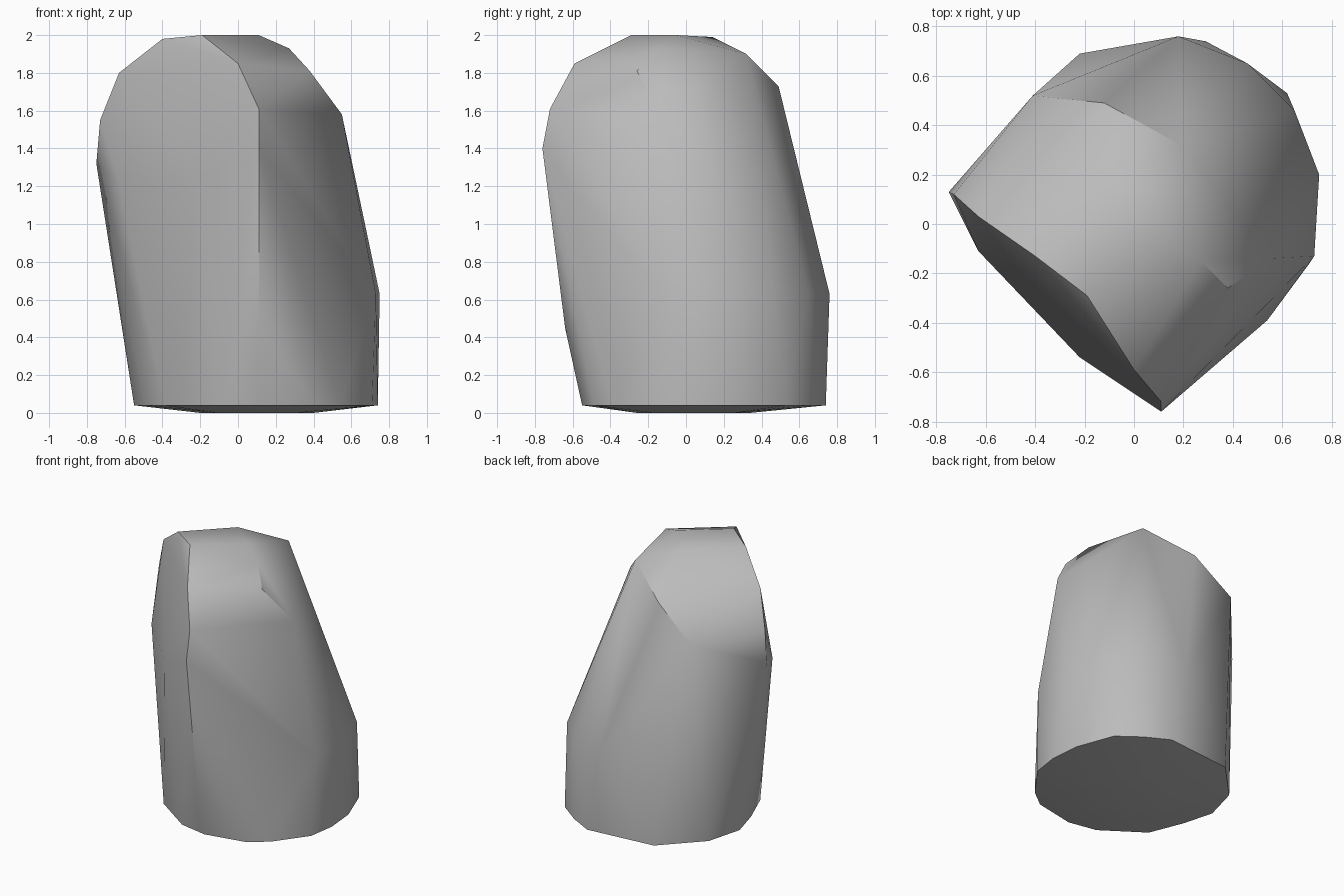
import bpy
import bmesh
from math import cos, sin, radians

default_cube = bpy.data.objects.get("Cube")
if default_cube:
    bpy.data.objects.remove(default_cube, do_unlink=True)


def make_material(name, color):
    material = bpy.data.materials.new(name)
    material.use_nodes = True
    material.diffuse_color = color
    shader = material.node_tree.nodes["Principled BSDF"]
    shader.inputs["Base Color"].default_value = color
    shader.inputs["Roughness"].default_value = 0.9
    return material


def circle(sides, radius, center):
    """Points around a circle, seen from above."""
    return [(center[0] + radius * cos(radians(360 * i / sides)),
             center[1] + radius * sin(radians(360 * i / sides))) for i in range(sides)]


def at_height(outline, height):
    return [(x, y, height) for x, y in outline]


def hull_object(name, points, material, sharp_angle):
    """Wrap a set of corner points in a faceted stone skin."""
    bm = bmesh.new()
    for point in points:
        bm.verts.new(point)
    result = bmesh.ops.convex_hull(bm, input=bm.verts[:])
    unused = set(result["geom_interior"]) | set(result["geom_unused"])
    loose = [item for item in unused if isinstance(item, bmesh.types.BMVert) and item.is_valid]
    bmesh.ops.delete(bm, geom=loose, context="VERTS")
    bmesh.ops.dissolve_limit(bm, angle_limit=radians(1), verts=bm.verts[:], edges=bm.edges[:])
    bmesh.ops.recalc_face_normals(bm, faces=bm.faces[:])
    mesh = bpy.data.meshes.new(name)
    bm.to_mesh(mesh)
    bm.free()
    mesh.materials.append(material)
    stone = bpy.data.objects.new(name, mesh)
    bpy.context.collection.objects.link(stone)
    bpy.ops.object.select_all(action="DESELECT")
    stone.select_set(True)
    bpy.context.view_layer.objects.active = stone
    bpy.ops.object.shade_smooth_by_angle(angle=radians(sharp_angle))
    return stone


# Flat foot and the uneven rim just above it
foot = at_height(circle(8, 0.3, (0.1, 0.04)), 0.0)
lower_rim = at_height([
    (-0.39, -0.31), (-0.1, -0.51), (0.11, -0.55), (0.41, -0.49), (0.54, -0.39),
    (0.71, -0.16), (0.74, 0.04), (0.72, 0.26), (0.62, 0.53), (0.46, 0.65),
    (0.29, 0.74), (-0.22, 0.69), (-0.48, 0.42), (-0.55, 0.16), (-0.49, -0.06),
], 0.04)

# Shoulder where the rear wall starts to lean inward
shoulder = at_height([(0.73, -0.13), (0.75, 0.2), (0.65, 0.46), (0.46, 0.65), (0.18, 0.76)], 0.63)

# Arched edge of the broad leaning face
arch = [
    (-0.75, 0.13, 1.32), (-0.73, 0.12, 1.55), (-0.63, 0.03, 1.8), (-0.4, -0.13, 1.98),
    (-0.19, -0.29, 2.0), (0.0, -0.59, 1.85), (0.11, -0.72, 1.61), (0.11, -0.76, 1.4),
]
face_bulge = at_height([(-0.63, -0.11), (-0.22, -0.54)], 1.23)
front_edge = [(0.11, -0.64, 0.45)]

# Crown and the ridge above the sloping rear wall
crown = [(0.11, -0.05, 2.0), (-0.1, 0.14, 1.99), (0.27, -0.15, 1.93)]
ridge = [(0.19, 0.32, 1.9), (-0.12, 0.49, 1.73)]
side_corners = [(0.38, -0.26, 1.81), (0.55, -0.14, 1.58), (-0.41, 0.52, 1.5)]

stone_grey = make_material("stone grey", (0.5, 0.5, 0.5, 1.0))
hull_object("standing_stone",
            foot + lower_rim + shoulder + arch + face_bulge + front_edge
            + crown + ridge + side_corners,
            stone_grey, 35)
